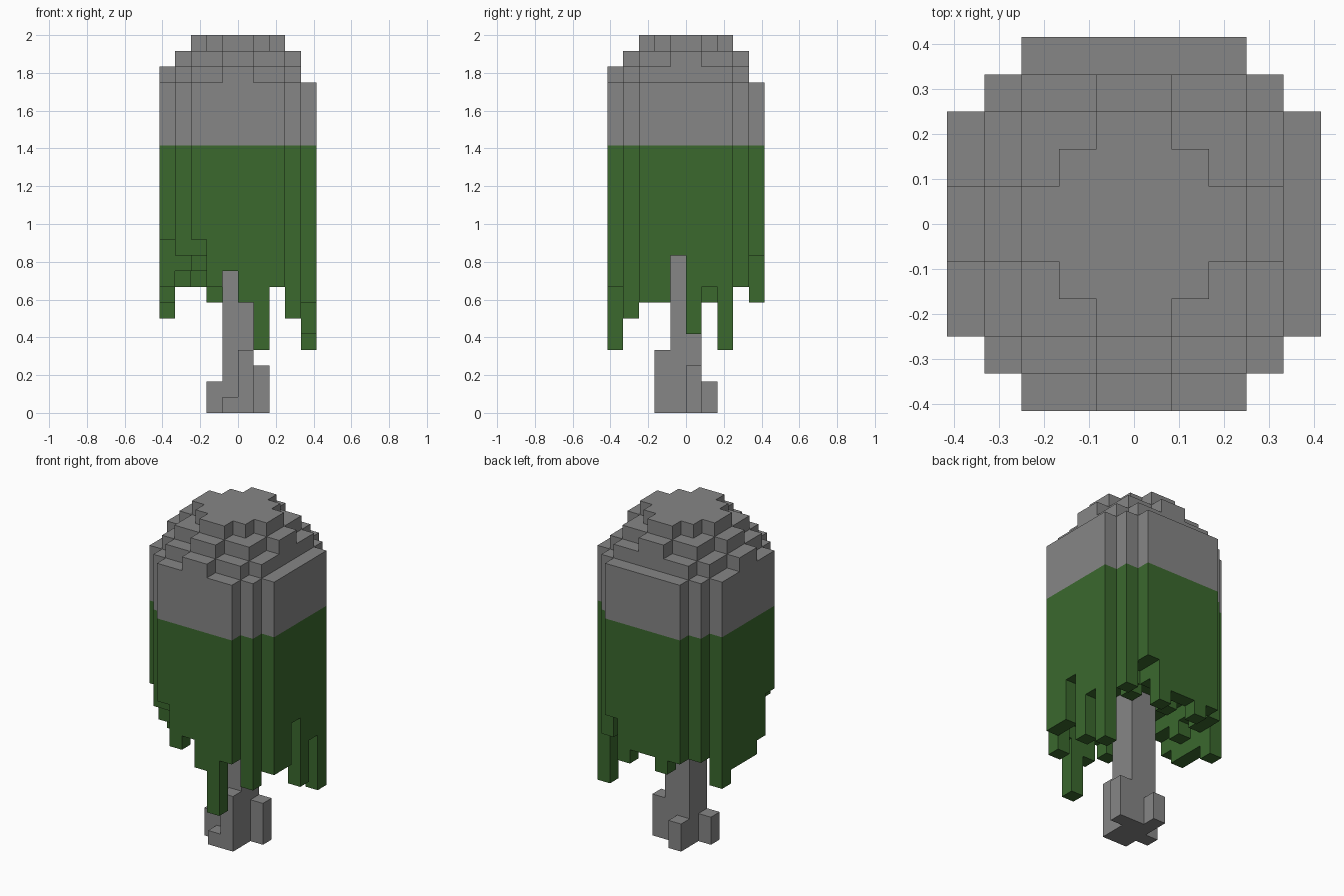
import bpy, bmesh
from mathutils import Vector

cube = bpy.data.objects.get("Cube")
if cube:
    bpy.data.objects.remove(cube, do_unlink=True)

UNIT = 2 / 24      # edge of one block
HALF = 5           # footprint half width in blocks


def material(name, rgb):
    mat = bpy.data.materials.new(name)
    mat.use_nodes = True
    mat.diffuse_color = (*rgb, 1)
    mat.node_tree.nodes["Principled BSDF"].inputs["Base Color"].default_value = (*rgb, 1)
    return mat


GREY = material("stone grey", (0.24, 0.24, 0.24))
GREEN = material("leaf green", (0.043, 0.14, 0.027))


def block_object(name, columns, materials, index_rule):
    """Skin of a set of block columns {(i, j): (low, high)}, hidden faces left out."""
    cells = {(i, j, k) for (i, j), (lo, hi) in columns.items() for k in range(lo, hi)}
    bm = bmesh.new()
    corners = {}

    def corner(p):
        key = tuple(round(c) for c in p)
        if key not in corners:
            corners[key] = bm.verts.new(((key[0] - HALF) * UNIT, (key[1] - HALF) * UNIT, key[2] * UNIT))
        return corners[key]

    for cell in sorted(cells):
        middle = Vector(cell) + Vector((.5, .5, .5))
        for axis in range(3):
            for sign in (-1, 1):
                n = Vector((0, 0, 0))
                n[axis] = sign
                if tuple(int(c + d) for c, d in zip(cell, n)) in cells:
                    continue
                u = Vector((0, 0, 0))
                u[(axis + 1) % 3] = 1
                v = n.cross(u)
                face = bm.faces.new([corner(middle + (n + a * u + b * v) / 2)
                                     for a, b in ((-1, -1), (1, -1), (1, 1), (-1, 1))])
                face.material_index = index_rule(cell[2])
    # Merge the coplanar squares into large flat faces
    bmesh.ops.dissolve_limit(bm, angle_limit=0.01, verts=bm.verts, edges=bm.edges,
                             delimit={'MATERIAL'})
    mesh = bpy.data.meshes.new(name)
    bm.to_mesh(mesh)
    bm.free()
    for mat in materials:
        mesh.materials.append(mat)
    obj = bpy.data.objects.new(name, mesh)
    bpy.context.collection.objects.link(obj)
    return obj


# Lower end of every canopy column, front row first (a = ground, one letter per block)
HANGING = [
    "..lijhei..",
    ".kkjkkjkg.",
    "lkjkkkkjkh",
    "ijkklkkkjh",
    "hjkkllkklk",
    "hikkllkkkf",
    "hjkjkkjkji",
    "gikkjkkjke",
    ".ijkjkjki.",
    "..ihiihk..",
]


# Stepped dome: each layer is a smaller disc
def dome_height(i, j):
    x, y = i + .5 - HALF, j + .5 - HALF
    d = x * x + y * y
    if d < 7:
        return 24
    if d < 13:
        return 23
    if d < 21 and x < 4 and y < 4:
        return 22
    return 21


canopy = {(i, j): (ord(c) - ord("a"), dome_height(i, j))
          for j, row in enumerate(HANGING) for i, c in enumerate(row) if c != "."}
block_object("canopy", canopy, [GREEN, GREY], lambda k: int(k >= 17))

# Trunk with root stubs of different heights
trunk = {(i, j): (0, 11) for i in (4, 5) for j in (4, 5)}
for spot, height in (((5, 3), 4), ((4, 3), 1), ((6, 5), 3), ((4, 6), 2), ((3, 4), 2)):
    trunk[spot] = (0, height)
block_object("trunk", trunk, [GREY], lambda k: 0)
